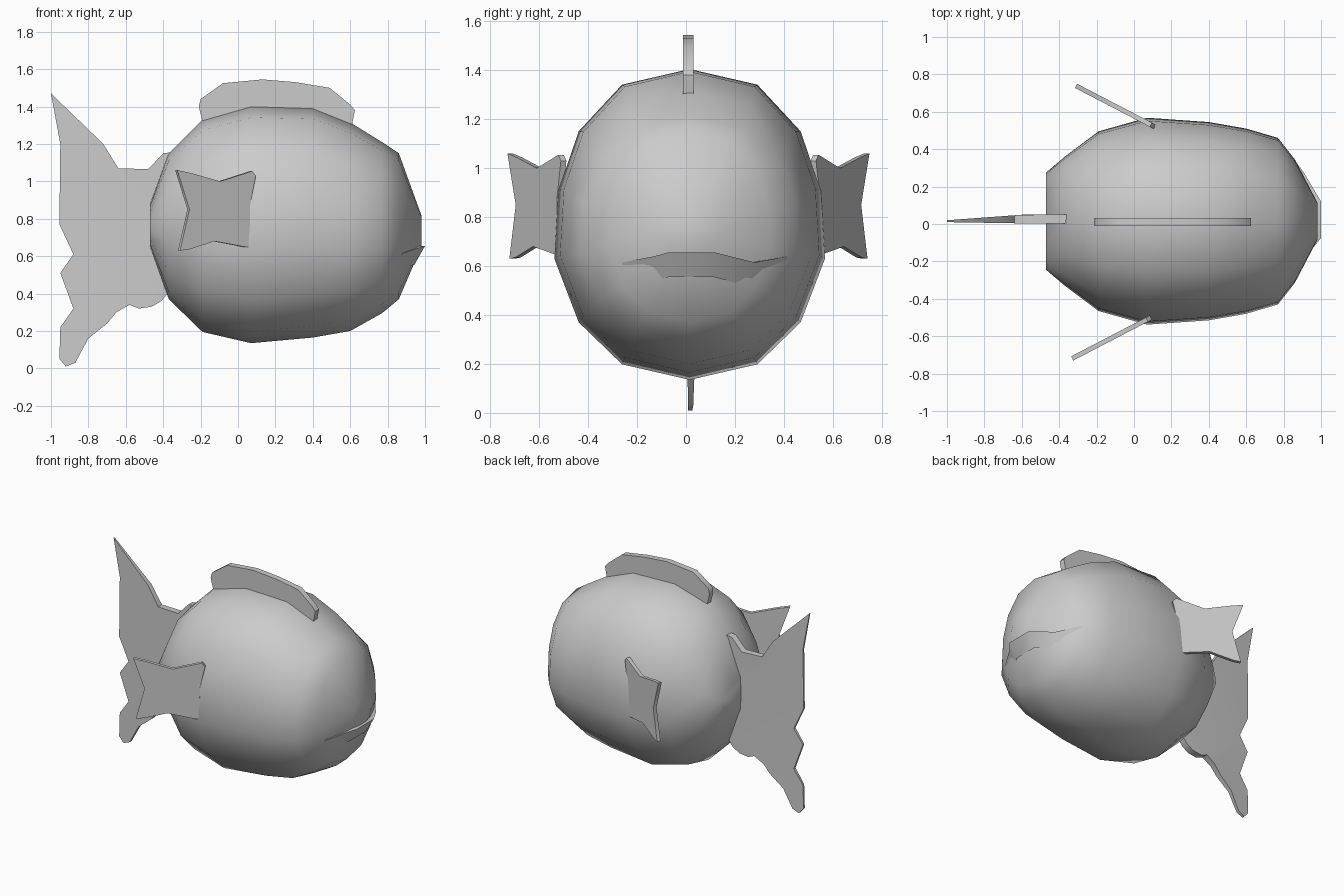
import bpy, bmesh, math

if "Cube" in bpy.data.objects:
    bpy.data.objects.remove(bpy.data.objects["Cube"])

grey = bpy.data.materials.new("plain grey")
grey.diffuse_color = (0.6, 0.6, 0.6, 1)
grey.use_nodes = True
grey.node_tree.nodes["Principled BSDF"].inputs["Base Color"].default_value = grey.diffuse_color


def finish(bm, name, angle):
    bmesh.ops.recalc_face_normals(bm, faces=bm.faces)
    mesh = bpy.data.meshes.new(name)
    bm.to_mesh(mesh)
    bm.free()
    mesh.materials.append(grey)
    ob = bpy.data.objects.new(name, mesh)
    bpy.context.collection.objects.link(ob)
    bpy.ops.object.select_all(action='DESELECT')
    ob.select_set(True)
    bpy.context.view_layer.objects.active = ob
    bpy.ops.object.shade_smooth_by_angle(angle=math.radians(angle))
    return ob


def loft(bm, rings, closed=True):
    loops = [[bm.verts.new(p) for p in r] for r in rings]
    n = len(loops[0])
    for a, b in zip(loops, loops[1:]):
        for i in range(n):
            j = (i + 1) % n
            bm.faces.new((a[i], a[j], b[j], b[i]))
    bm.faces.new(loops[0])
    bm.faces.new(loops[-1])


def fin(name, outline, inset, rim, place):
    """Pillow-edged slab; place(x, z, s) maps the outline and side s (-1..1) to 3D."""
    bm = bmesh.new()
    borders = []
    for side in (-1, 1):
        border = [bm.verts.new((x, 0, z)) for x, z in outline]
        face = bm.faces.new(border)
        bmesh.ops.inset_region(bm, faces=[face], thickness=inset, use_even_offset=True)
        inner = set(face.verts)
        for v in inner:
            v.co.y = side
        for v in border:
            v.co.y = side * rim
        bmesh.ops.triangulate(bm, faces=[face])
        borders.append(border)
    a, b = borders
    for i in range(len(a)):
        j = (i + 1) % len(a)
        bm.faces.new((a[i], a[j], b[j], b[i]))
    for v in bm.verts:
        v.co = place(v.co.x, v.co.z, v.co.y)
    return finish(bm, name, 50)


# Round faceted body: x, bottom, top, half width
stations = [(-0.47, .65, .88, .26), (-.37, .37, 1.15, .345), (-.19, .195, 1.33, .48),
            (.07, .135, 1.405, .553), (.4, .165, 1.395, .53), (.6, .2, 1.315, .495),
            (.77, .295, 1.21, .445), (.86, .37, 1.15, .33), (.98, .65, .82, .10)]
half = [(0, 1), (.5, .9), (.82, .6), (.97, .22), (1, -.22), (.82, -.63), (.5, -.9), (0, -1)]
section = half + [(-y, z) for y, z in half[-2:0:-1]]
bm = bmesh.new()
loft(bm, [[(x, .015 + w * y, (lo + hi) / 2 + (hi - lo) / 2 * z) for y, z in section]
          for x, lo, hi, w in stations])
finish(bm, "body", 60)

# Lower lip ledge around the nose
lip = [(.88, -.26, .615), (.955, -.13, .64), (1.0, -.075, .655),
       (1.0, .12, .655), (.905, .28, .615), (.80, .42, .64)]
bm = bmesh.new()
loft(bm, [[(x, y, z), (.3 + (x - .3) * .85, y * .85, z),
           (.3 + (x - .3) * .92, y * .95, z - .1)] for x, y, z in lip])
finish(bm, "lower_lip", 40)

# Tail fin, thinning towards its trailing edge
tail = [(-1, 1.47), (-.72, 1.2), (-.64, 1.07), (-.48, 1.065), (-.40, 1.15), (-.36, 1.155),
        (-.34, .8), (-.36, .42), (-.41, .36), (-.46, .33), (-.53, .32), (-.58, .34),
        (-.65, .30), (-.7, .24), (-.8, .16), (-.87, .03), (-.92, .01), (-.955, .05),
        (-.95, .22), (-.88, .32), (-.95, .51), (-.88, .61), (-.955, .77), (-.95, 1.2)]


def place_tail(x, z, s):
    k = min(1, max(0, (x + 1) / .42))
    return (x, .015 + .012 * k + s * (.01 + .038 * k), z)


fin("tail_fin", tail, .02, .5, place_tail)

# Dorsal fin along the back
dorsal = [(-.21, 1.40), (-.2, 1.44), (-.08, 1.525), (.13, 1.545), (.31, 1.53), (.49, 1.50),
          (.6, 1.41), (.625, 1.38), (.61, 1.305), (.57, 1.29), (.4, 1.34), (.13, 1.36),
          (-.19, 1.32)]
fin("dorsal_fin", dorsal, .025, .5, lambda x, z, s: (x, .01 + s * .043, z))

# Pair of four-pointed side fins, swept outward to the rear
side = [(-.33, 1.06), (-.26, 1.045), (-.10, 1.0), (.07, 1.055), (.09, 1.03), (.06, .88),
        (.055, .65), (.03, .65), (-.13, .68), (-.27, .635), (-.315, .63), (-.265, .85)]
for name, m in (("side_fin_front", -1), ("side_fin_back", 1)):
    fin(name, side, .025, .35,
        lambda x, z, s, m=m: (x + .01 * (1 + m) + s * .016,
                              .01 + m * (.505 + .52 * (.1 - x) + s * .032), z))
